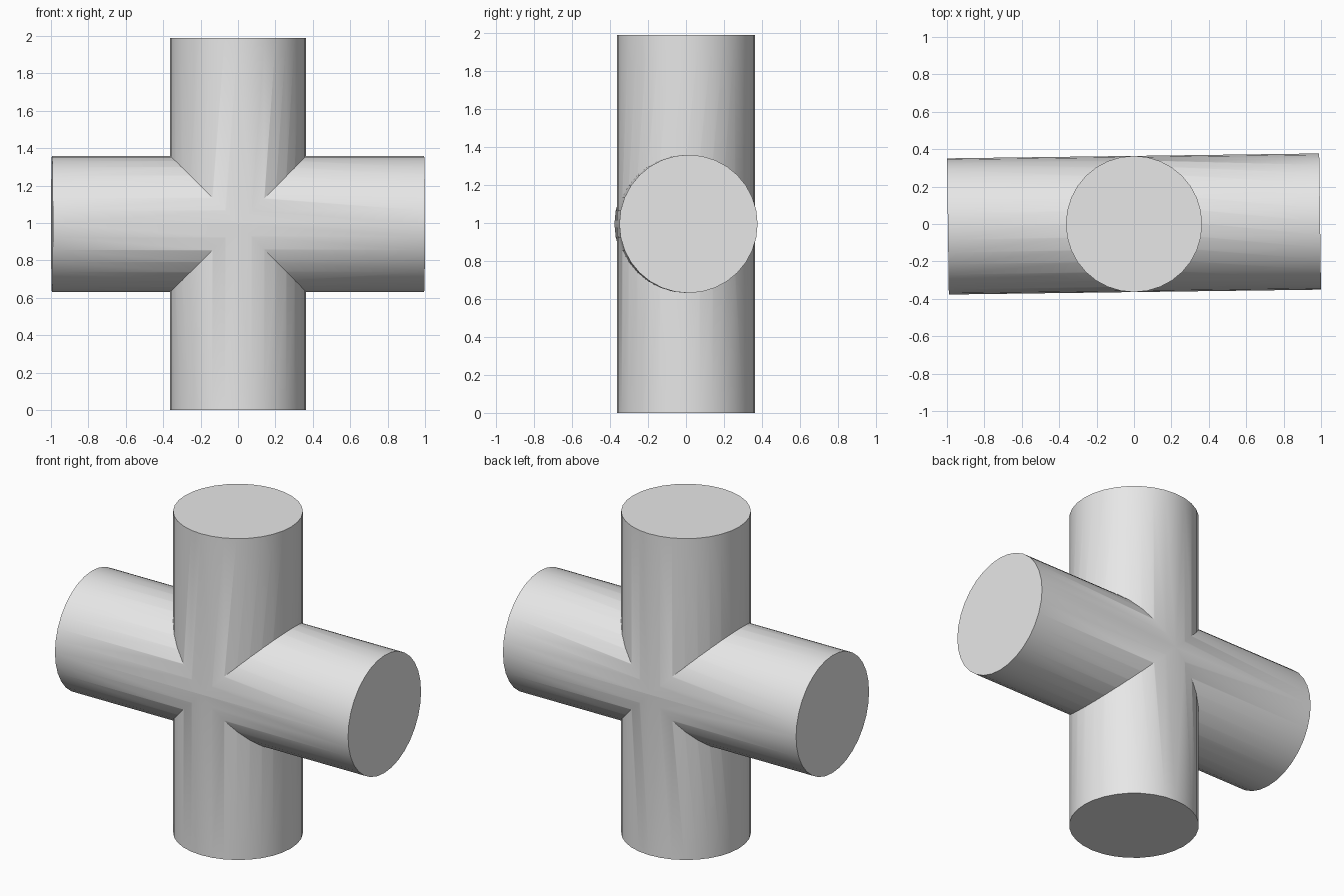
import bpy
import math

old = bpy.data.objects.get("Cube")
if old:
    bpy.data.objects.remove(old, do_unlink=True)

RADIUS, LENGTH, SIDES = 0.364, 1.99, 32
TILT = math.radians(0.75)

grey = bpy.data.materials.new("light grey")
grey.use_nodes = True
colour = (0.8, 0.8, 0.8, 1)
grey.diffuse_color = colour
grey.node_tree.nodes["Principled BSDF"].inputs["Base Color"].default_value = colour


def pipe(name, rotation):
    bpy.ops.mesh.primitive_cylinder_add(
        vertices=SIDES, radius=RADIUS, depth=LENGTH,
        location=(0, 0, LENGTH / 2), rotation=rotation)
    obj = bpy.context.object
    obj.name = name
    obj.data.materials.append(grey)
    return obj


# Upright cylinder, and a crossing one turned slightly about z
cross = pipe("crossed_cylinders", (0, 0, 0))
bar = pipe("crossing_bar", (0, math.pi / 2, TILT))

# Fuse the two into one surface
union = cross.modifiers.new("union", "BOOLEAN")
union.operation = "UNION"
union.solver = "EXACT"
union.object = bar
bpy.ops.object.select_all(action="DESELECT")
cross.select_set(True)
bpy.context.view_layer.objects.active = cross
bpy.ops.object.modifier_apply(modifier=union.name)
bpy.data.objects.remove(bar, do_unlink=True)

# Smooth walls, crisp caps and joints
bpy.ops.object.shade_smooth_by_angle(angle=math.radians(30))
